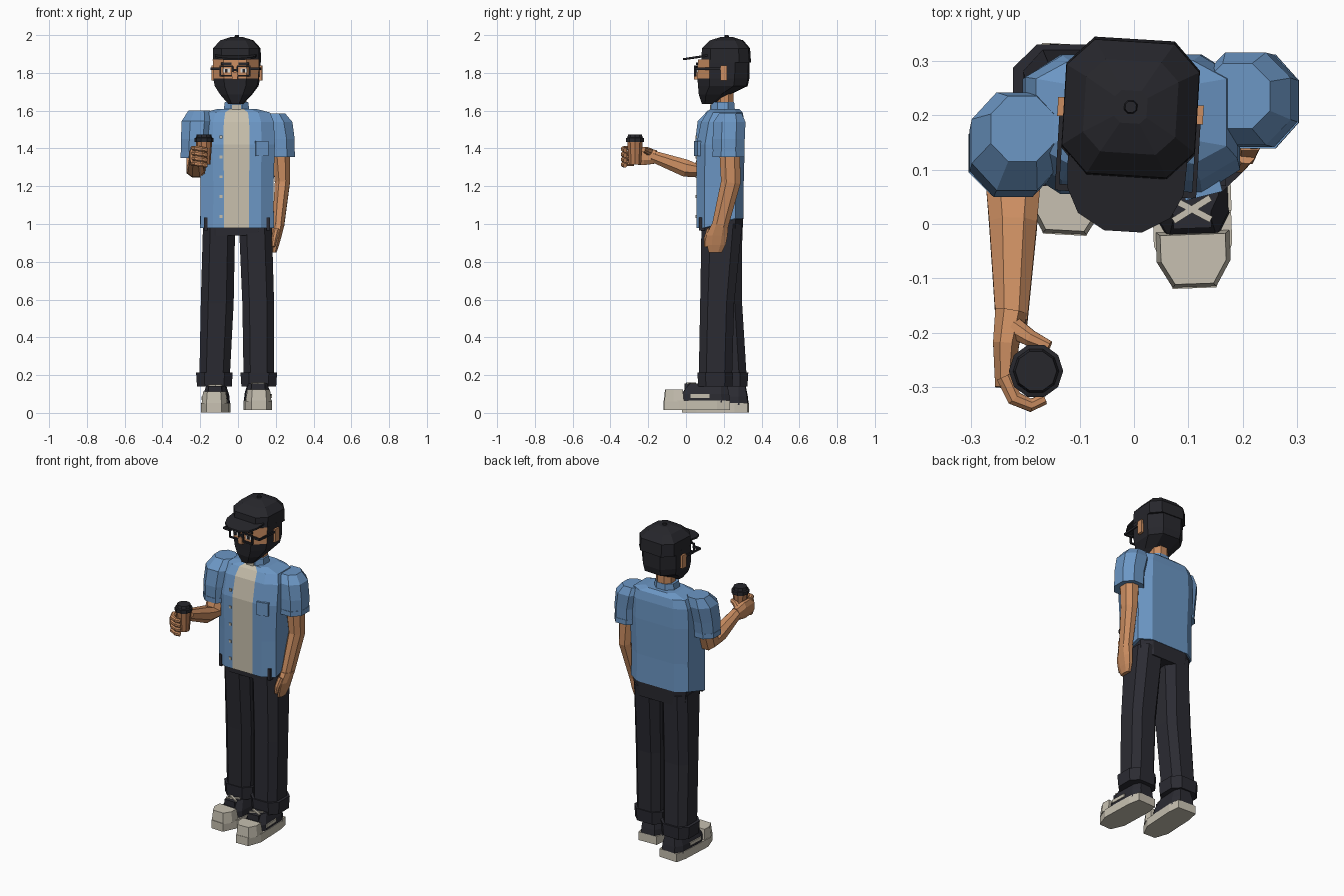
import bpy, bmesh, math
from mathutils import Vector, Matrix

cube = bpy.data.objects.get("Cube")
if cube:
    bpy.data.objects.remove(cube, do_unlink=True)


def material(name, r, g, b):
    mat = bpy.data.materials.new(name)
    mat.use_nodes = True
    mat.diffuse_color = (r, g, b, 1)
    mat.node_tree.nodes["Principled BSDF"].inputs["Base Color"].default_value = (r, g, b, 1)
    return mat


denim = material("denim blue", .15, .31, .56)
skin = material("skin", .6, .27, .12)
hair = material("charcoal black", .02, .02, .025)
trouser = material("trouser black", .024, .024, .032)
cotton = material("cream cotton", .58, .53, .42)
rubber = material("shoe rubber", .57, .53, .44)
card = material("cup card", .47, .2, .09)
white = material("eye white", .75, .72, .68)


def finish(name, bm, *mats):
    bmesh.ops.recalc_face_normals(bm, faces=bm.faces)
    mesh = bpy.data.meshes.new(name)
    bm.to_mesh(mesh)
    bm.free()
    for mat in mats:
        mesh.materials.append(mat)
    obj = bpy.data.objects.new(name, mesh)
    bpy.context.collection.objects.link(obj)
    return obj


def octagon(c=.45):
    return [(1, c), (c, 1), (-c, 1), (-1, c), (-1, -c), (-c, -1), (c, -1), (1, -c)]


def loft(name, stations, mats, profile=None, along=None):
    """Skin rings given as (x, y, z, half width, half depth).
    Rings lie flat unless along names the width direction of a bent limb."""
    profile = profile or octagon()
    bm = bmesh.new()
    centres = [Vector(s[:3]) for s in stations]
    rings = []
    for i, (*_, a, b) in enumerate(stations):
        u, v = Vector((1, 0, 0)), Vector((0, 1, 0))
        if along:
            ahead = centres[min(i + 1, len(centres) - 1)]
            tangent = (ahead - centres[max(i - 1, 0)]).normalized()
            u = Vector(along)
            u = (u - tangent * u.dot(tangent)).normalized()
            v = tangent.cross(u)
        rings.append([bm.verts.new(centres[i] + u * (p * a) + v * (q * b)) for p, q in profile])
    for low, high in zip(rings, rings[1:]):
        for j in range(len(profile)):
            k = (j + 1) % len(profile)
            bm.faces.new((low[j], low[k], high[k], high[j]))
    bm.faces.new(rings[0])
    bm.faces.new(rings[-1])
    return finish(name, bm, *(mats if isinstance(mats, tuple) else (mats,)))


def box(name, centre, size, mat, yaw=0):
    bm = bmesh.new()
    turn = Matrix.Rotation(math.radians(yaw), 4, "Z")
    bmesh.ops.create_cube(bm, size=1, matrix=Matrix.Translation(centre) @ turn @ Matrix.Diagonal((*size, 1)))
    return finish(name, bm, mat)


def prism(name, outline, heights, mat, shrink=1):
    """Extrude a flat outline between two heights, optionally tapering the top."""
    bm = bmesh.new()
    middle = sum((Vector(p) for p in outline), Vector((0, 0))) / len(outline)
    rings = []
    for z, scale in zip(heights, (1, shrink)):
        rings.append([bm.verts.new((*(middle + (Vector(p) - middle) * scale), z)) for p in outline])
    for j in range(len(outline)):
        k = (j + 1) % len(outline)
        bm.faces.new((rings[0][j], rings[0][k], rings[1][k], rings[1][j]))
    for ring in rings:
        bm.faces.new(ring)
    return finish(name, bm, mat)


# Open shirt with the undershirt showing as the central front strip
chest = octagon(.65)
chest[6:6] = [(-.36, -1), (.33, -1)]
torso = loft("shirt_body", [
    (-.005, .18, .98, .195, .125), (-.005, .18, 1.2, .193, .125),
    (-.005, .183, 1.42, .2, .128), (-.005, .195, 1.54, .195, .115),
    (-.005, .205, 1.59, .175, .095), (-.005, .205, 1.61, .1, .075)], (denim, cotton), chest)
for face in torso.data.polygons:
    if face.normal.y < -.2 and abs(face.center.x) < .03:
        face.material_index = 1
for vert in torso.data.vertices:
    if vert.co.z < 1 and vert.co.y > .22:
        vert.co.z += .05
loft("collar", [(-.008, .195, 1.59, .07, .065), (-.008, .195, 1.645, .062, .06)], denim)
box("collar_gap", (-.008, .131, 1.612), (.05, .01, .04), cotton)
loft("neck", [(-.006, .205, 1.6, .05, .047), (-.006, .205, 1.74, .05, .047)], skin)
for i in range(5):
    box("shirt_button", (-.09, .054, 1.04 + i * .105), (.015, .008, .015), cotton)
box("chest_pocket", (.125, .066, 1.4), (.07, .03, .08), denim, 14)
for x in (-.17, .16):
    box("side_slit", (x, .085, 1), (.018, .03, .07), trouser)

# Trousers with turned-up cuffs; the right leg stands further back
loft("hips", [(-.005, .19, .94, .17, .108), (-.005, .19, 1.06, .183, .115)], trouser, octagon(.65))
legs = {
    "right": [(-.125, .235, .16, .08, .088), (-.11, .21, .58, .087, .087), (-.1, .19, 1, .085, .108)],
    "left": [(.11, .155, .16, .08, .088), (.107, .165, .58, .084, .09), (.092, .19, 1, .087, .108)],
}
for side, stations in legs.items():
    loft(side + "_trouser_leg", stations, trouser, octagon(.55))
    x, y = stations[0][:2]
    loft(side + "_cuff", [(x, y, .14, .092, .09), (x, y, .215, .097, .095)], trouser, octagon(.55))

# Shoes, modelled around a common origin and then placed
sole = [(-.06, .17), (.06, .17), (.072, .1), (.072, -.1), (.04, -.18), (-.04, -.18), (-.072, -.1), (-.072, .1)]
toe = [(.068, -.075), (.068, -.13), (.04, -.178), (-.04, -.178), (-.068, -.13), (-.068, -.075)]
for side, place, yaw in (("right", (-.118, .16, .003), -3), ("left", (.105, .062, .015), 2)):
    parts = [
        prism(side + "_sole", sole, (0, .05), rubber),
        prism(side + "_toe_cap", toe, (.045, .11), rubber, .88),
        loft(side + "_shoe_upper", [(0, .04, .04, .069, .13), (0, .04, .085, .067, .125),
                                    (0, .055, .14, .05, .1)], trouser, octagon(.65)),
        box(side + "_tongue", (0, -.03, .115), (.07, .08, .05), trouser),
        box(side + "_side_stripe", (.07 if side == "left" else -.07, .01, .075), (.006, .1, .02), rubber)]
    for angle in (-30, 30):
        parts.append(box(side + "_lace", (0, -.035, .143), (.08, .012, .008), rubber, angle))
    for part in parts:
        part.matrix_world = Matrix.Translation(place) @ Matrix.Rotation(math.radians(yaw), 4, "Z")

# Sleeves with a hem band
loft("left_sleeve", [(.225, .225, 1.36, .075, .083), (.222, .226, 1.45, .078, .085),
                     (.205, .23, 1.54, .083, .085), (.19, .235, 1.585, .06, .06)], denim)
loft("left_sleeve_hem", [(.226, .225, 1.355, .077, .086), (.225, .225, 1.385, .077, .086)], denim)
loft("right_sleeve", [(-.225, .13, 1.355, .075, .075), (-.222, .135, 1.45, .08, .085),
                      (-.215, .152, 1.545, .083, .09), (-.205, .175, 1.6, .058, .06)], denim)
loft("right_sleeve_hem", [(-.226, .13, 1.35, .078, .078), (-.225, .13, 1.38, .078, .079)], denim)

# Left arm hanging, with a loose hand
across, up = (1, 0, 0), (0, 0, 1)
loft("left_arm", [(.225, .23, 1.42, .05, .055), (.235, .237, 1.22, .04, .052),
                  (.213, .18, .99, .031, .043)], skin, along=across)
loft("left_hand", [(.213, .18, 1, .034, .045), (.206, .165, .94, .026, .055),
                   (.198, .16, .89, .02, .05), (.19, .155, .85, .014, .035)], skin)
loft("left_thumb", [(.205, .13, .97, .017, .02), (.192, .11, .92, .015, .016),
                    (.186, .105, .88, .01, .01)], skin, along=across)

# Right arm reaching forward
loft("right_arm", [(-.222, .145, 1.45, .05, .05), (-.222, .09, 1.285, .05, .055),
                   (-.222, .0, 1.295, .044, .046), (-.225, -.18, 1.36, .029, .03)], skin, along=across)
loft("right_palm", [(-.225, -.16, 1.355, .03, .035), (-.235, -.22, 1.36, .024, .048),
                    (-.238, -.3, 1.362, .017, .046)], skin, along=across)
for i in range(4):
    z = 1.32 + i * .027
    loft("right_finger", [(-.238, -.28, z, .013, .015), (-.22, -.32, z, .013, .014),
                          (-.19, -.333, z - .005, .013, .012), (-.165, -.322, z - .01, .012, .01)], skin, along=up)
loft("right_thumb", [(-.222, -.19, 1.38, .02, .02), (-.19, -.21, 1.39, .017, .015),
                     (-.155, -.225, 1.395, .013, .01)], skin, along=up)

# Takeaway cup
decagon = [(math.cos(math.tau * i / 10), math.sin(math.tau * i / 10)) for i in range(10)]
loft("cup", [(-.18, -.27, 1.315, .034, .034), (-.18, -.27, 1.445, .044, .044)], card, decagon)
loft("cup_lid", [(-.18, -.27, 1.435, .05, .05), (-.18, -.27, 1.455, .05, .05),
                 (-.18, -.27, 1.458, .042, .042), (-.18, -.27, 1.475, .038, .038)], hair, decagon)

# Head: beard and hair are dark, the eye region is skin
head = loft("head", [
    (0, .12, 1.635, .038, .035), (0, .15, 1.685, .082, .08), (0, .195, 1.73, .112, .128),
    (0, .198, 1.77, .12, .134), (0, .2, 1.87, .123, .134)], (hair, skin), octagon(.5))
for face in head.data.polygons:
    if 1.76 < face.center.z < 1.86 and face.center.y < .15:
        face.material_index = 1
head_parts = [
    head,
    loft("cap", [(0, .212, 1.855, .123, .128), (0, .212, 1.93, .122, .123),
                 (0, .215, 1.972, .085, .085), (0, .215, 1.99, .03, .03)], hair, octagon(.6)),
    loft("cap_button", [(0, .215, 1.985, .013, .013), (0, .215, 2, .01, .01)], hair),
    box("nose", (0, .058, 1.785), (.028, .03, .04), skin),
    box("glasses_bridge", (0, .052, 1.815), (.03, .01, .01), hair)]

# Cap brim, dipping towards its tip
half = [(.11, .12), (.107, .06), (.085, .015), (.035, -.014)]
brim = prism("cap_brim", half + [(-x, y) for x, y in reversed(half)], (1.883, 1.893), hair)
for vert in brim.data.vertices:
    vert.co.z += (vert.co.y - .09) * .15
head_parts.append(brim)

# Ears, eyes and glasses on both sides
for side in (-1, 1):
    lens = side * .046
    head_parts += [
        box("ear", (side * .124, .208, 1.8), (.02, .035, .08), skin),
        box("eye", (lens, .063, 1.812), (.036, .008, .02), white),
        box("pupil", (lens, .058, 1.812), (.014, .006, .018), hair),
        box("eyebrow", (lens, .062, 1.848), (.055, .008, .012), hair),
        box("glasses_hinge", (side * .102, .06, 1.822), (.045, .012, .012), hair),
        box("glasses_temple", (side * .126, .135, 1.822), (.008, .16, .012), hair)]
    for offset in (-1, 1):
        head_parts += [
            box("glasses_rim", (lens, .052, 1.81 + offset * .025), (.072, .01, .009), hair),
            box("glasses_rim_side", (lens + offset * .033, .052, 1.81), (.008, .01, .05), hair)]
pivot = Matrix.Translation((-.006, .215, 0))
for part in head_parts:
    part.matrix_world = pivot @ Matrix.Rotation(math.radians(-3.5), 4, "Z") @ Matrix.Translation((0, -.215, 0))
